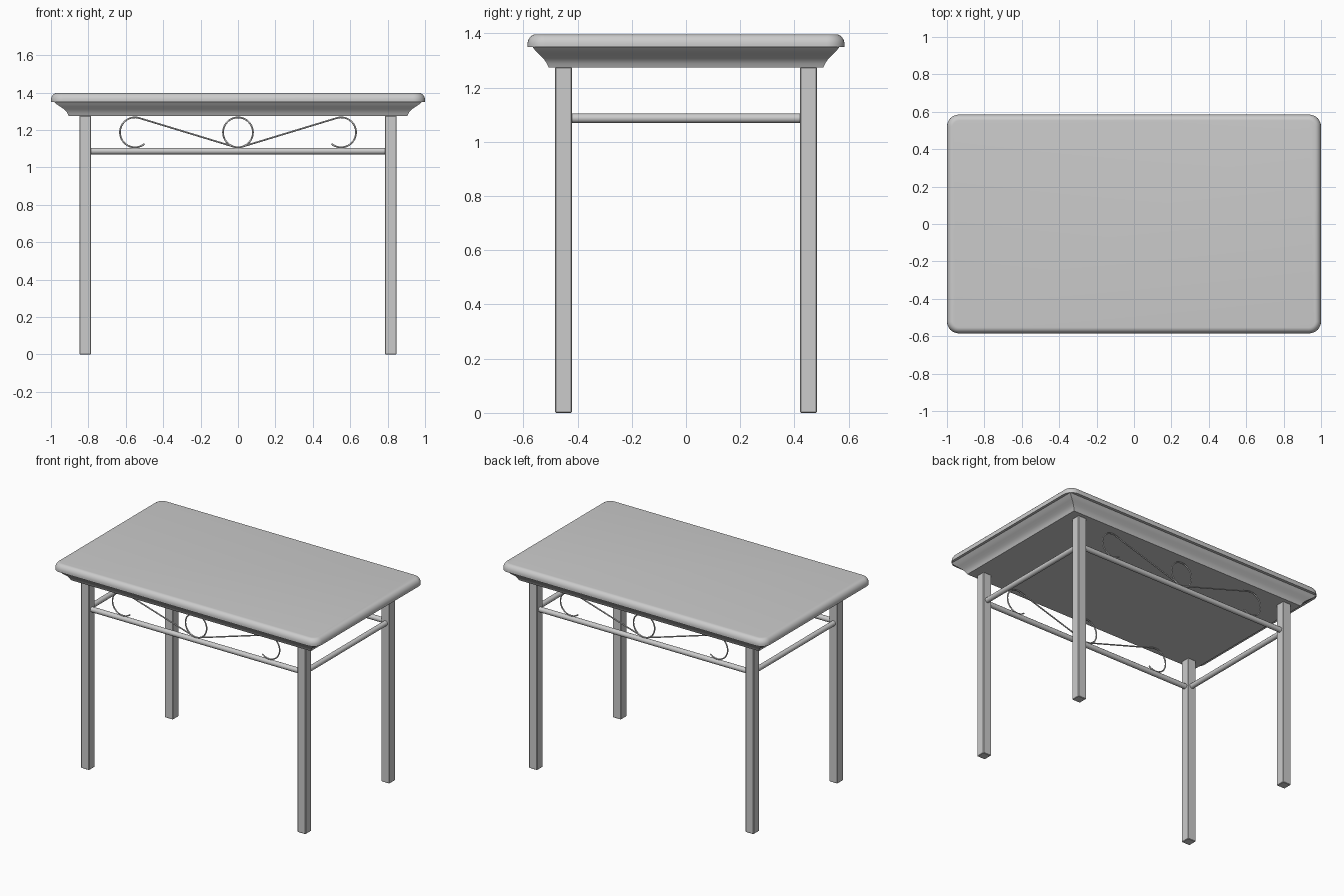
import bpy, bmesh
from math import sin, cos, pi, radians, asin

if "Cube" in bpy.data.objects:
    bpy.data.objects.remove(bpy.data.objects["Cube"])

LEG_X, LEG_Y, LEG_W = 0.817, 0.452, 0.061
RAIL_Z, RAIL_R = 1.087, 0.0175


def smooth(obj, angle=30):
    bpy.ops.object.select_all(action='DESELECT')
    bpy.context.view_layer.objects.active = obj
    obj.select_set(True)
    bpy.ops.object.shade_smooth_by_angle(angle=radians(angle))


def make_object(name, bm):
    bmesh.ops.recalc_face_normals(bm, faces=bm.faces)
    mesh = bpy.data.meshes.new(name)
    bm.to_mesh(mesh)
    bm.free()
    obj = bpy.data.objects.new(name, mesh)
    bpy.context.collection.objects.link(obj)
    return obj


def rect_ring(hx, hy, r, z, seg=8):
    """Rectangle outline, with rounded corners when r > 0."""
    if r == 0:
        return [(hx, hy, z), (-hx, hy, z), (-hx, -hy, z), (hx, -hy, z)]
    pts = []
    for i, (sx, sy) in enumerate([(1, 1), (-1, 1), (-1, -1), (1, -1)]):
        for k in range(seg + 1):
            a = (i + k / seg) * pi / 2
            pts.append((sx * (hx - r) + r * cos(a), sy * (hy - r) + r * sin(a), z))
    return pts


def loft(name, rings):
    """Skin a stack of outlines and cap both ends."""
    bm = bmesh.new()
    loops = [[bm.verts.new(p) for p in ring] for ring in rings]
    n = len(loops[0])
    for a, b in zip(loops, loops[1:]):
        for i in range(n):
            j = (i + 1) % n
            bm.faces.new((a[i], a[j], b[j], b[i]))
    bm.faces.new(loops[0])
    bm.faces.new(loops[-1])
    return make_object(name, bm)


# Tabletop slab with a rounded upper edge
rings = [rect_ring(1.0, 0.585, 0.065, 1.35)]
for k in range(9):
    t = k / 8 * pi / 2
    inset = 0.032 * (1 - cos(t))
    rings.append(rect_ring(1.0 - inset, 0.585 - inset, 0.065 - inset, 1.36 + 0.037 * sin(t)))
smooth(loft("tabletop", rings), 40)

# Moulding under the top, mitred at the corners
profile = [(0.905, 0.507, 1.275), (0.911, 0.513, 1.288), (0.917, 0.519, 1.298),
           (0.926, 0.526, 1.307), (0.938, 0.535, 1.316), (0.953, 0.545, 1.326),
           (0.968, 0.555, 1.336), (0.983, 0.566, 1.35)]
smooth(loft("edge_moulding", [rect_ring(x, y, 0, z) for x, y, z in profile]))


# Square legs with slightly eased edges
def leg(name, x, y, top=1.276):
    bm = bmesh.new()
    bmesh.ops.create_cube(bm, size=1)
    for v in bm.verts:
        v.co = (x + v.co.x * LEG_W, y + v.co.y * LEG_W, (v.co.z + 0.5) * top)
    bmesh.ops.bevel(bm, geom=bm.edges[:], offset=0.003, segments=1, affect='EDGES')
    make_object(name, bm)


# Round bars and wires as bevelled curves turned into meshes
def tube(name, pts, radius, cyclic=False, res=4):
    cu = bpy.data.curves.new(name, 'CURVE')
    cu.dimensions = '3D'
    cu.bevel_depth = radius
    cu.bevel_resolution = res
    cu.use_fill_caps = True
    sp = cu.splines.new('POLY')
    sp.points.add(len(pts) - 1)
    for p, co in zip(sp.points, pts):
        p.co = (*co, 1)
    sp.use_cyclic_u = cyclic
    obj = bpy.data.objects.new(name, cu)
    bpy.context.collection.objects.link(obj)
    bpy.ops.object.select_all(action='DESELECT')
    bpy.context.view_layer.objects.active = obj
    obj.select_set(True)
    bpy.ops.object.convert(target='MESH')
    smooth(bpy.context.view_layer.objects.active, 50)


def arc(cx, cz, r, a0, a1, y, n):
    return [(cx + r * cos(a0 + (a1 - a0) * k / n), y, cz + r * sin(a0 + (a1 - a0) * k / n))
            for k in range(n + 1)]


CX, CZ, R = 0.551, 1.187, 0.08      # scroll hook centre and radius
tilt = asin(2 * R / CX)             # slope of the wire between ring and hook

for side, sy in (("front", -1), ("back", 1)):
    y = sy * LEG_Y
    for hand, sx in (("left", -1), ("right", 1)):
        leg(f"{side}_{hand}_leg", sx * LEG_X, y)
        # Wire running tangent from the ring foot into an open hook
        path = arc(0, CZ, R, -pi / 2, -pi / 2 + tilt, y, 4)
        path += arc(CX, CZ, R, pi / 2 + tilt, radians(-130), y, 32)
        tube(f"{side}_{hand}_scroll", [(sx * px, py, pz) for px, py, pz in path], 0.0045, res=2)
    # Ring at the centre of the scrollwork
    tube(f"{side}_ring", arc(0, CZ, R, 0, 2 * pi, y, 40)[:-1], 0.0045, True, res=2)
    # Long rail
    tube(f"{side}_rail", [(-0.79, y, RAIL_Z), (0.79, y, RAIL_Z)], RAIL_R)

# Short side rails
for hand, sx in (("left", -1), ("right", 1)):
    tube(f"{hand}_rail", [(sx * LEG_X, -0.425, RAIL_Z), (sx * LEG_X, 0.425, RAIL_Z)], RAIL_R)
